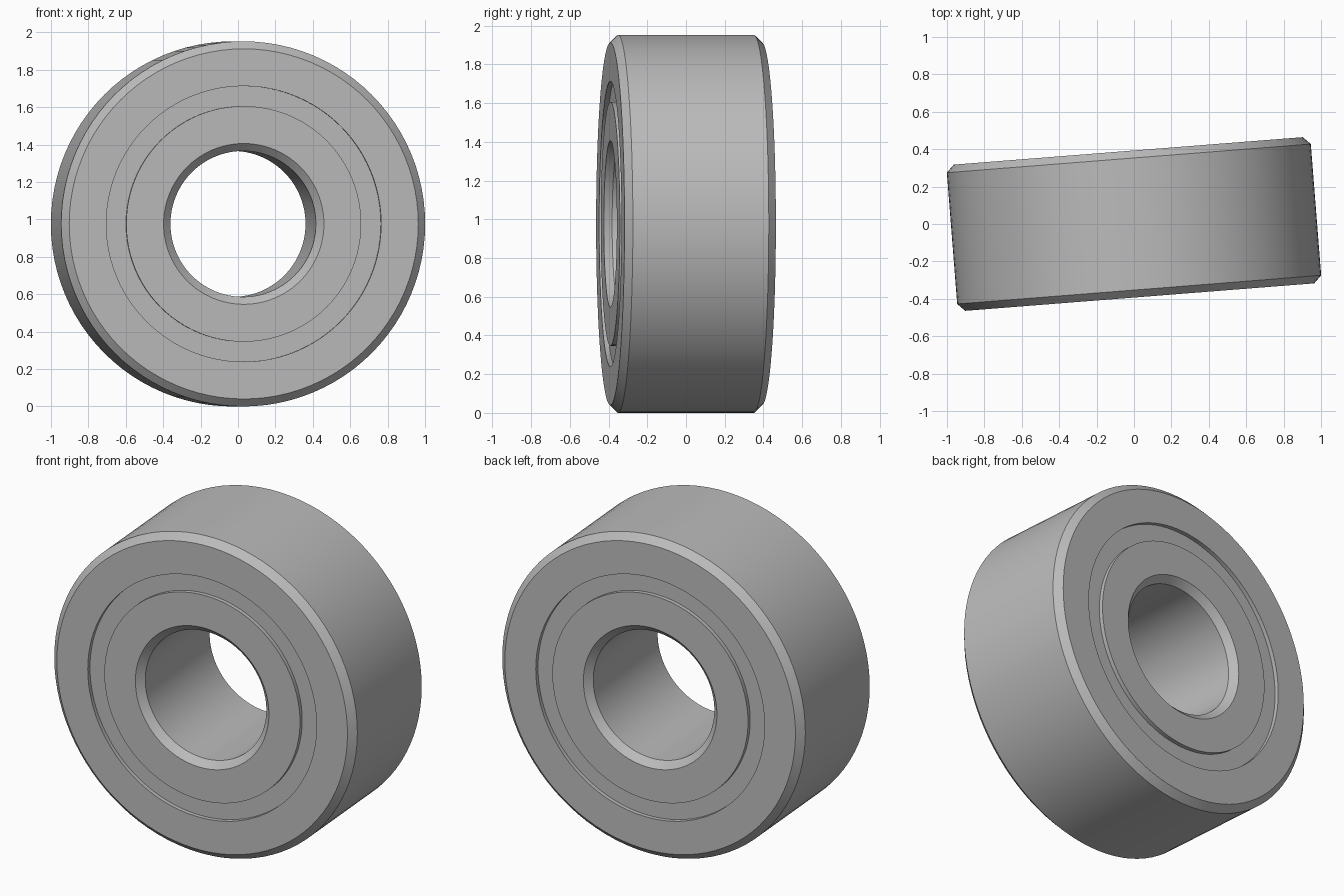
import bpy
import bmesh
import math

cube = bpy.data.objects.get("Cube")
if cube:
    bpy.data.objects.remove(cube)

# Main dimensions
OUTER_R, SEAL_OUT, SEAL_IN, BORE_R = 0.976, 0.737, 0.63, 0.39
HALF_W, CHAMFER, RECESS = 0.392, 0.04, 0.025
TURN = math.radians(4.5)
STEPS = 96

steel = bpy.data.materials.new("steel grey")
steel.use_nodes = True
colour = (0.5, 0.5, 0.5, 1)
steel.diffuse_color = colour
steel.node_tree.nodes["Principled BSDF"].inputs["Base Color"].default_value = colour


def lathe(name, profile):
    """Spin a closed (radius, y) profile about the y axis."""
    bm = bmesh.new()
    verts = [bm.verts.new((r, y, 0)) for r, y in profile]
    edges = [bm.edges.new((v, verts[i - 1])) for i, v in enumerate(verts)]
    bmesh.ops.spin(bm, geom=verts + edges, cent=(0, 0, 0), axis=(0, 1, 0),
                   angle=math.tau, steps=STEPS, use_merge=True)
    bmesh.ops.remove_doubles(bm, verts=bm.verts[:], dist=0.0001)
    bmesh.ops.recalc_face_normals(bm, faces=bm.faces[:])
    mesh = bpy.data.meshes.new(name)
    bm.to_mesh(mesh)
    bm.free()
    mesh.materials.append(steel)
    obj = bpy.data.objects.new(name, mesh)
    bpy.context.collection.objects.link(obj)
    obj.location.z = OUTER_R
    obj.rotation_euler.z = TURN
    bpy.ops.object.select_all(action="DESELECT")
    obj.select_set(True)
    bpy.context.view_layer.objects.active = obj
    bpy.ops.object.shade_smooth_by_angle(angle=math.radians(30))
    return obj


def race(name, plain_r, chamfer_r):
    """Ring with both edges chamfered on the chamfer_r side."""
    inset = math.copysign(CHAMFER, plain_r - chamfer_r)
    side = HALF_W - CHAMFER
    lathe(name, [(plain_r, -HALF_W), (chamfer_r + inset, -HALF_W),
                 (chamfer_r, -side), (chamfer_r, side),
                 (chamfer_r + inset, HALF_W), (plain_r, HALF_W)])


# Outer and inner races
race("outer_race", SEAL_OUT, OUTER_R)
race("inner_race", SEAL_IN, BORE_R)

# Recessed seal filling the gap between the races
depth = HALF_W - RECESS
lap = 0.01
lathe("seal", [(SEAL_IN - lap, -depth), (SEAL_OUT + lap, -depth),
               (SEAL_OUT + lap, depth), (SEAL_IN - lap, depth)])
